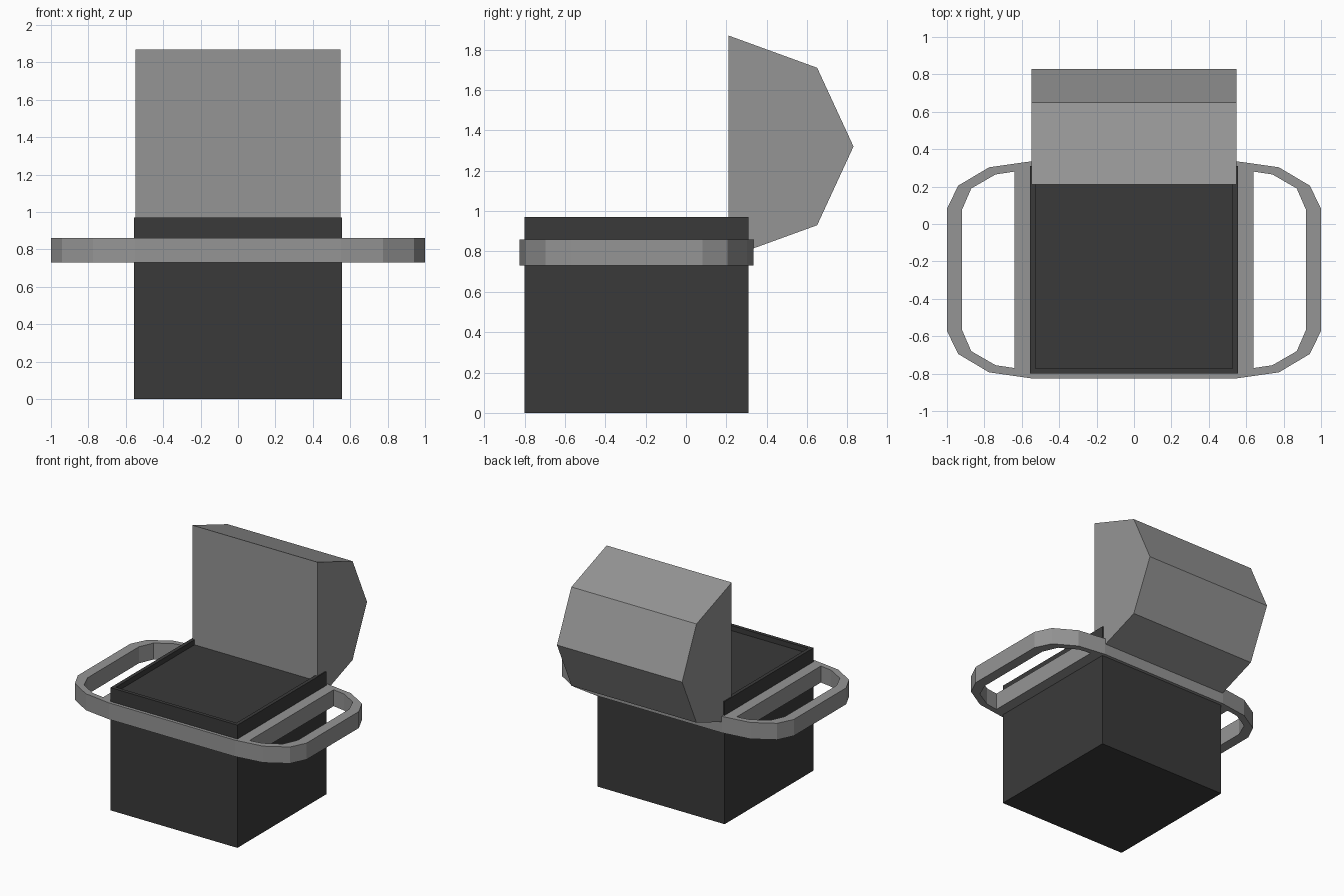
import bpy, bmesh

if "Cube" in bpy.data.objects:
    bpy.data.objects.remove(bpy.data.objects["Cube"], do_unlink=True)


def material(name, value):
    m = bpy.data.materials.new(name)
    m.use_nodes = True
    m.diffuse_color = (value, value, value, 1)
    m.node_tree.nodes["Principled BSDF"].inputs["Base Color"].default_value = (value, value, value, 1)
    return m


dark = material("charcoal", 0.042)
grey = material("mid_grey", 0.30)
MID_Y = -0.245  # depth centre of the box and the carrying ring


def add_mesh(name, bm, mat):
    bmesh.ops.recalc_face_normals(bm, faces=bm.faces)
    mesh = bpy.data.meshes.new(name)
    bm.to_mesh(mesh)
    bm.free()
    mesh.materials.append(mat)
    obj = bpy.data.objects.new(name, mesh)
    bpy.context.collection.objects.link(obj)
    return obj


# Box with a raised rim around a shallow sunken top
bm = bmesh.new()
bmesh.ops.create_cube(bm, size=1)
bmesh.ops.scale(bm, vec=(1.11, 1.11, 0.97), verts=bm.verts)
bmesh.ops.translate(bm, vec=(0, MID_Y, 0.485), verts=bm.verts)
top = max(bm.faces, key=lambda f: f.calc_center_median().z)
bmesh.ops.inset_region(bm, faces=[top], thickness=0.04)
floor = bmesh.ops.extrude_discrete_faces(bm, faces=[top])["faces"][0]
bmesh.ops.translate(bm, vec=(0, 0, -0.04), verts=floor.verts)
add_mesh("box", bm, dark)

# Open lid: faceted half-barrel standing upright at the back
profile = [(0.21, 1.87), (0.65, 1.71), (0.83, 1.32), (0.65, 0.93), (0.21, 0.77)]
bm = bmesh.new()
side = bm.faces.new([bm.verts.new((-0.547, y, z)) for y, z in profile])
ext = bmesh.ops.extrude_face_region(bm, geom=[side])["geom"]
bmesh.ops.translate(bm, vec=(1.094, 0, 0),
                    verts=[v for v in ext if isinstance(v, bmesh.types.BMVert)])
if len(bm.faces) < 7:
    bm.faces.new([v for v in bm.verts if v.co.x < 0])
add_mesh("lid", bm, grey)

# Carrying ring: one band around the box with a grip opening on each side
outer = [(0.55, 0.58), (0.775, 0.548), (0.94, 0.45), (1.0, 0.327)]
inner = [(0.64, 0.525), (0.74, 0.51), (0.87, 0.435), (0.92, 0.32)]


def half_loop(points, sx):
    """Back-to-front outline of one side."""
    return ([(sx * x, y) for x, y in points]
            + [(sx * x, -y) for x, y in reversed(points)])


loops = [half_loop(outer, 1) + half_loop(outer, -1)[::-1],
         half_loop(inner, 1), half_loop(inner, -1)]
curve = bpy.data.curves.new("carrying_ring", 'CURVE')
curve.dimensions = '2D'
curve.fill_mode = 'BOTH'
curve.extrude = 0.065
for loop in loops:
    spline = curve.splines.new('POLY')
    spline.points.add(len(loop) - 1)
    for p, (x, y) in zip(spline.points, loop):
        p.co = (x, y, 0, 1)
    spline.use_cyclic_u = True
source = bpy.data.objects.new("ring_outline", curve)
bpy.context.collection.objects.link(source)
bpy.context.view_layer.update()
evaluated = source.evaluated_get(bpy.context.evaluated_depsgraph_get())
bm = bmesh.new()
bm.from_mesh(evaluated.to_mesh())
evaluated.to_mesh_clear()
bpy.data.objects.remove(source, do_unlink=True)
bmesh.ops.remove_doubles(bm, verts=bm.verts, dist=0.0005)
bmesh.ops.translate(bm, vec=(0, MID_Y, 0.795), verts=bm.verts)
for f in bm.faces:
    f.smooth = False
add_mesh("carrying_ring", bm, grey)
